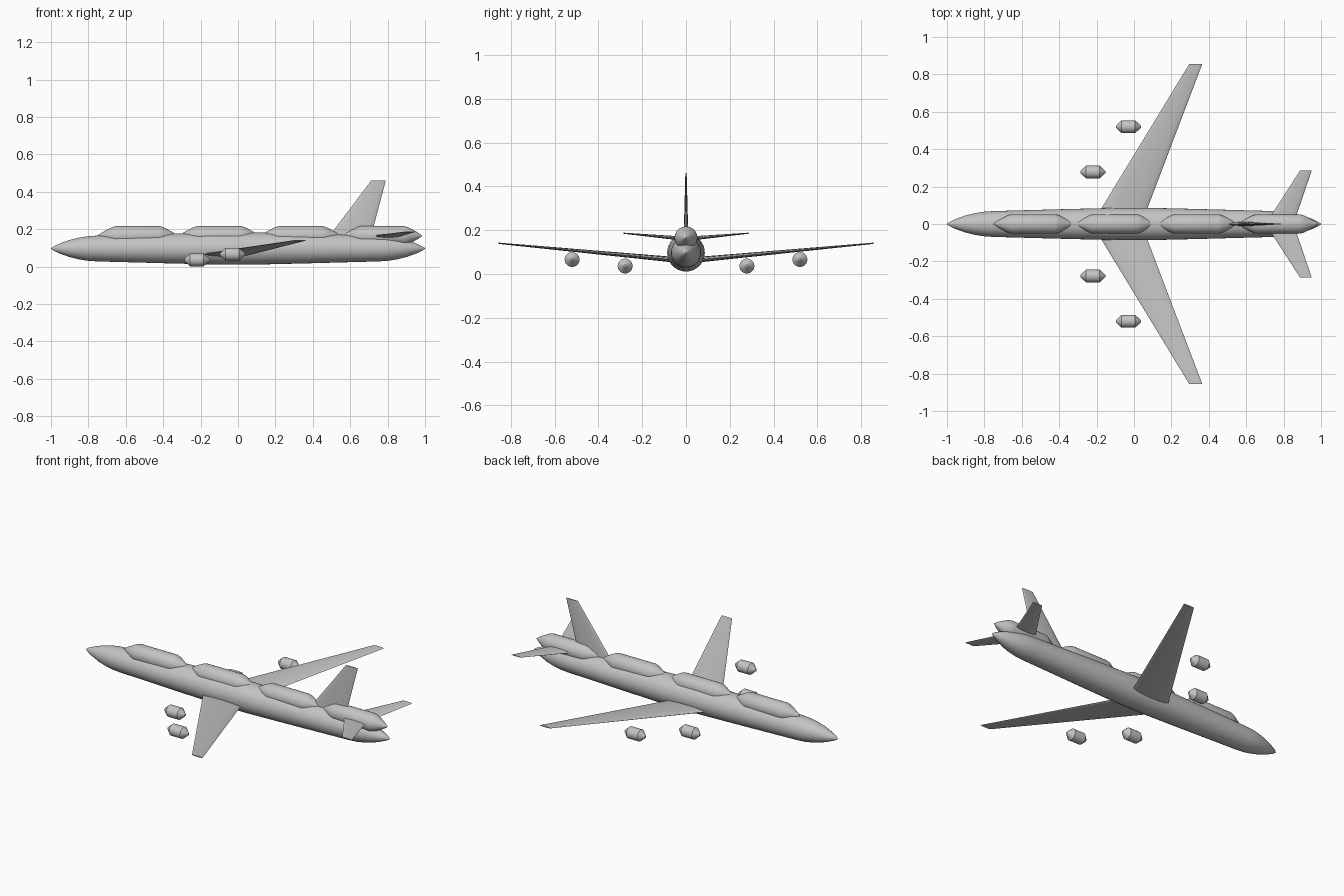
import bpy, bmesh
from math import sin, cos, pi
from mathutils import Vector

if "Cube" in bpy.data.objects:
    bpy.data.objects.remove(bpy.data.objects["Cube"], do_unlink=True)

GREY = (0.55, 0.55, 0.55, 1)
grey = bpy.data.materials.new("light grey")
grey.use_nodes = True
grey.diffuse_color = GREY
grey.node_tree.nodes["Principled BSDF"].inputs["Base Color"].default_value = GREY


def finish(name, bm):
    """Turn a bmesh into a smooth-shaded grey object."""
    bmesh.ops.remove_doubles(bm, verts=bm.verts, dist=0.00001)
    bmesh.ops.recalc_face_normals(bm, faces=bm.faces)
    mesh = bpy.data.meshes.new(name)
    bm.to_mesh(mesh)
    bm.free()
    mesh.materials.append(grey)
    obj = bpy.data.objects.new(name, mesh)
    bpy.context.collection.objects.link(obj)
    bpy.ops.object.select_all(action="DESELECT")
    obj.select_set(True)
    bpy.context.view_layer.objects.active = obj
    bpy.ops.object.shade_smooth_by_angle(angle=0.7)
    return obj


def loft(name, rings):
    """Skin a row of closed rings and cap both ends."""
    bm = bmesh.new()
    rows = [[bm.verts.new(p) for p in ring] for ring in rings]
    n = len(rows[0])
    for a, b in zip(rows, rows[1:]):
        for i in range(n):
            j = (i + 1) % n
            bm.faces.new((a[i], a[j], b[j], b[i]))
    bm.faces.new(rows[0])
    bm.faces.new(rows[-1])
    return finish(name, bm)


def spindle(name, centre, profile, sides=32):
    """Round body along x; profile holds (x, radius) pairs."""
    angles = [2 * pi * i / sides for i in range(sides)]
    return loft(name, [[Vector(centre) + Vector((x, r * cos(a), r * sin(a)))
                        for a in angles] for x, r in profile])


def mirrored(half):
    """Add the reversed half to a front-half profile."""
    return half + [(-x, r) for x, r in reversed(half)]


def blade(name, root, tip, thick_axis, steps=20):
    """Thin tapered surface; each end is (lead x, trail x, y, z, thickness)."""
    rings = []
    for lead, trail, y, z, thick in (root, tip):
        ring = []
        for i in range(steps):
            a = 2 * pi * i / steps
            x = lead + (trail - lead) * (0.5 - 0.5 * cos(a))
            ring.append(Vector((x, y, z)) + Vector(thick_axis) * (thick / 2 * sin(a)))
        rings.append(ring)
    return loft(name, rings)


# Main body, widest at the middle
spindle("fuselage", (0, 0, 0.097), mirrored([
    (-1, 0.001), (-0.985, 0.012), (-0.95, 0.028), (-0.9, 0.046),
    (-0.85, 0.058), (-0.8, 0.066), (-0.75, 0.069), (-0.35, 0.080), (-0.1, 0.086)]))

# Row of four pods along the back
pod = mirrored([(-0.214, 0.001), (-0.19, 0.018), (-0.155, 0.037),
                (-0.135, 0.047), (-0.115, 0.052)])
for i in range(4):
    spindle(f"back_pod_{i + 1}", (-0.537 + 0.436 * i, 0, 0.165), pod)

# Free-standing engines
engine = mirrored([(-0.067, 0.006), (-0.052, 0.02), (-0.036, 0.034)])
for side, s in (("front", -1), ("back", 1)):
    spindle(f"inner_engine_{side}", (-0.22, 0.278 * s, 0.036), engine)
    spindle(f"outer_engine_{side}", (-0.03, 0.52 * s, 0.066), engine)

    # Swept wings and tailplanes
    blade(f"wing_{side}", (-0.225, 0.04, 0, 0.06, 0.027),
          (0.295, 0.365, 0.855 * s, 0.14, 0.006), (0, 0, 1))
    blade(f"tailplane_{side}", (0.703, 0.853, 0, 0.16, 0.02),
          (0.887, 0.95, 0.285 * s, 0.186, 0.005), (0, 0, 1))

# Upright tail fin
blade("tail_fin", (0.455, 0.70, 0, 0.12, 0.024), (0.712, 0.79, 0, 0.46, 0.006), (0, 1, 0))
